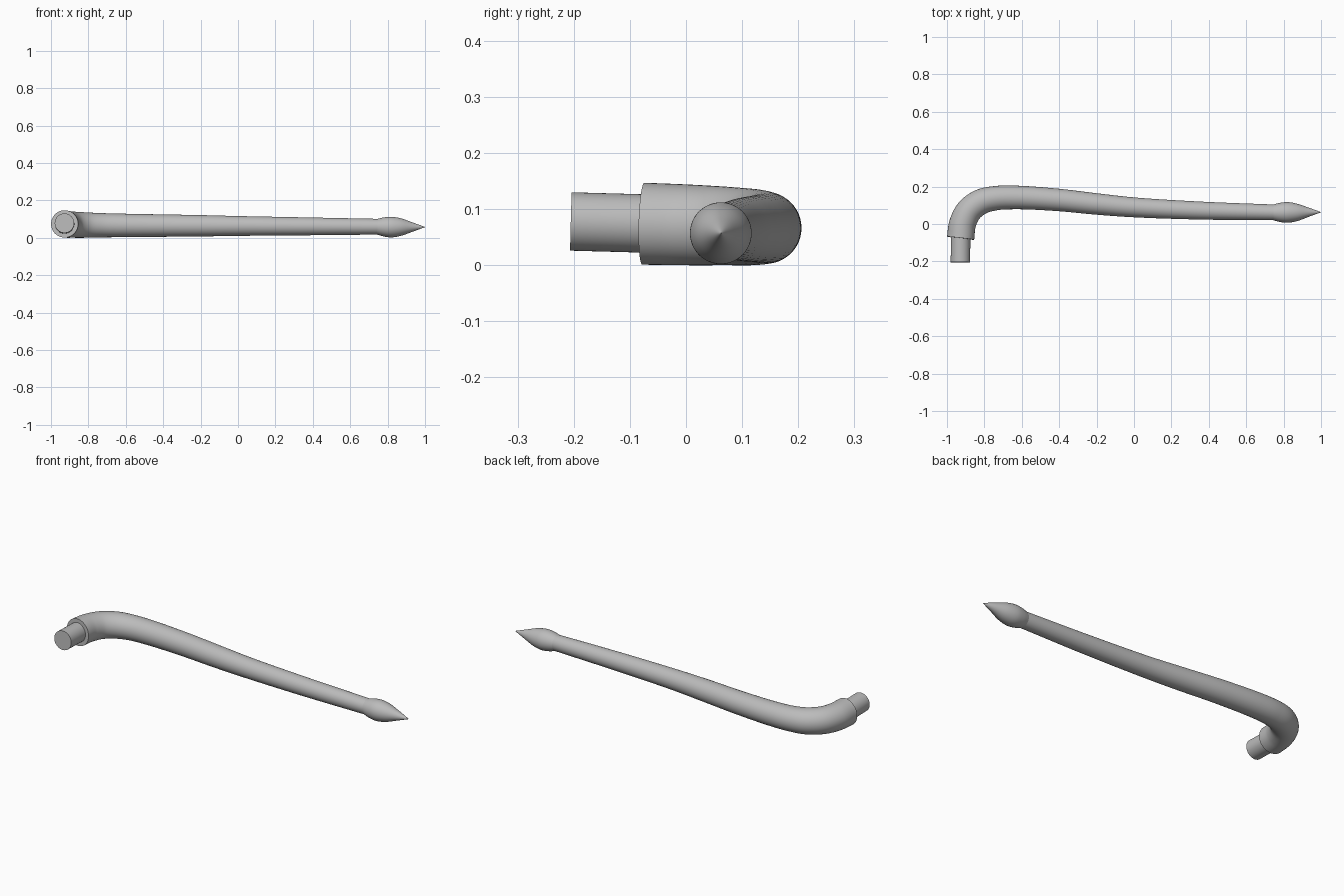
import bpy, bmesh, math
from mathutils import Vector

cube = bpy.data.objects.get("Cube")
if cube:
    bpy.data.objects.remove(cube)

SIDES = 48

grey = bpy.data.materials.new("plain grey")
grey.use_nodes = True
grey.diffuse_color = (0.5, 0.5, 0.5, 1)
grey.node_tree.nodes["Principled BSDF"].inputs["Base Color"].default_value = (0.5, 0.5, 0.5, 1)


def smooth_path(points, steps):
    """Catmull-Rom through (x, y, z, radius) points."""
    pts = [Vector(p) for p in points]
    pts = [2 * pts[0] - pts[1]] + pts + [2 * pts[-1] - pts[-2]]
    out = []
    for a, b, c, d in zip(pts, pts[1:], pts[2:], pts[3:]):
        # Centripetal spacing avoids overshoot between uneven points
        t1 = (b - a).length ** 0.5
        t2 = t1 + (c - b).length ** 0.5
        t3 = t2 + (d - c).length ** 0.5
        for i in range(steps):
            t = t1 + (t2 - t1) * i / steps
            p = a.lerp(b, t / t1)
            q = b.lerp(c, (t - t1) / (t2 - t1))
            r = c.lerp(d, (t - t2) / (t3 - t2))
            out.append(p.lerp(q, t / t2).lerp(q.lerp(r, (t - t1) / (t3 - t1)), (t - t1) / (t2 - t1)))
    return out + [pts[-2]]


def tube(name, points, steps=1):
    """Sweep a circle of varying radius along a path and cap both ends."""
    path = smooth_path(points, steps)
    bm = bmesh.new()
    rings = []
    for i, p in enumerate(path):
        ahead = path[min(i + 1, len(path) - 1)].xyz
        tangent = (ahead - path[max(i - 1, 0)].xyz).normalized()
        side = tangent.cross(Vector((0, 0, 1))).normalized()
        up = side.cross(tangent)
        angles = [2 * math.pi * k / SIDES for k in range(SIDES)]
        rings.append([bm.verts.new(p.xyz + p.w * (math.cos(a) * side + math.sin(a) * up))
                      for a in angles])
    for low, high in zip(rings, rings[1:]):
        for k in range(SIDES):
            n = (k + 1) % SIDES
            bm.faces.new((low[k], low[n], high[n], high[k]))
    bm.faces.new(rings[0][::-1])
    bm.faces.new(rings[-1])
    bmesh.ops.recalc_face_normals(bm, faces=bm.faces)
    mesh = bpy.data.meshes.new(name)
    bm.to_mesh(mesh)
    bm.free()
    mesh.materials.append(grey)
    obj = bpy.data.objects.new(name, mesh)
    bpy.context.collection.objects.link(obj)
    bpy.ops.object.select_all(action="DESELECT")
    obj.select_set(True)
    bpy.context.view_layer.objects.active = obj
    bpy.ops.object.shade_smooth_by_angle(angle=math.radians(35))
    return obj


# Bent, tapering arm
tube("curved_arm", [
    (-0.927, -0.076, 0.074, 0.073),
    (-0.917, 0.00, 0.072, 0.072),
    (-0.883, 0.07, 0.070, 0.070),
    (-0.82, 0.118, 0.068, 0.068),
    (-0.74, 0.138, 0.067, 0.065),
    (-0.63, 0.142, 0.066, 0.063),
    (-0.42, 0.130, 0.065, 0.060),
    (-0.20, 0.107, 0.064, 0.057),
    (0.00, 0.089, 0.063, 0.053),
    (0.35, 0.072, 0.061, 0.048),
    (0.75, 0.062, 0.059, 0.042)], 10)

# Narrow mounting peg
tube("mounting_peg", [(-0.928, -0.205, 0.078, 0.052), (-0.927, -0.06, 0.074, 0.052)])

# Swollen pointed tip
tube("pointed_tip", [
    (0.745, 0.062, 0.059, 0.042),
    (0.78, 0.062, 0.058, 0.051),
    (0.82, 0.062, 0.057, 0.055),
    (0.87, 0.062, 0.057, 0.047),
    (0.93, 0.063, 0.057, 0.026),
    (1.00, 0.063, 0.057, 0.0005)], 8)
